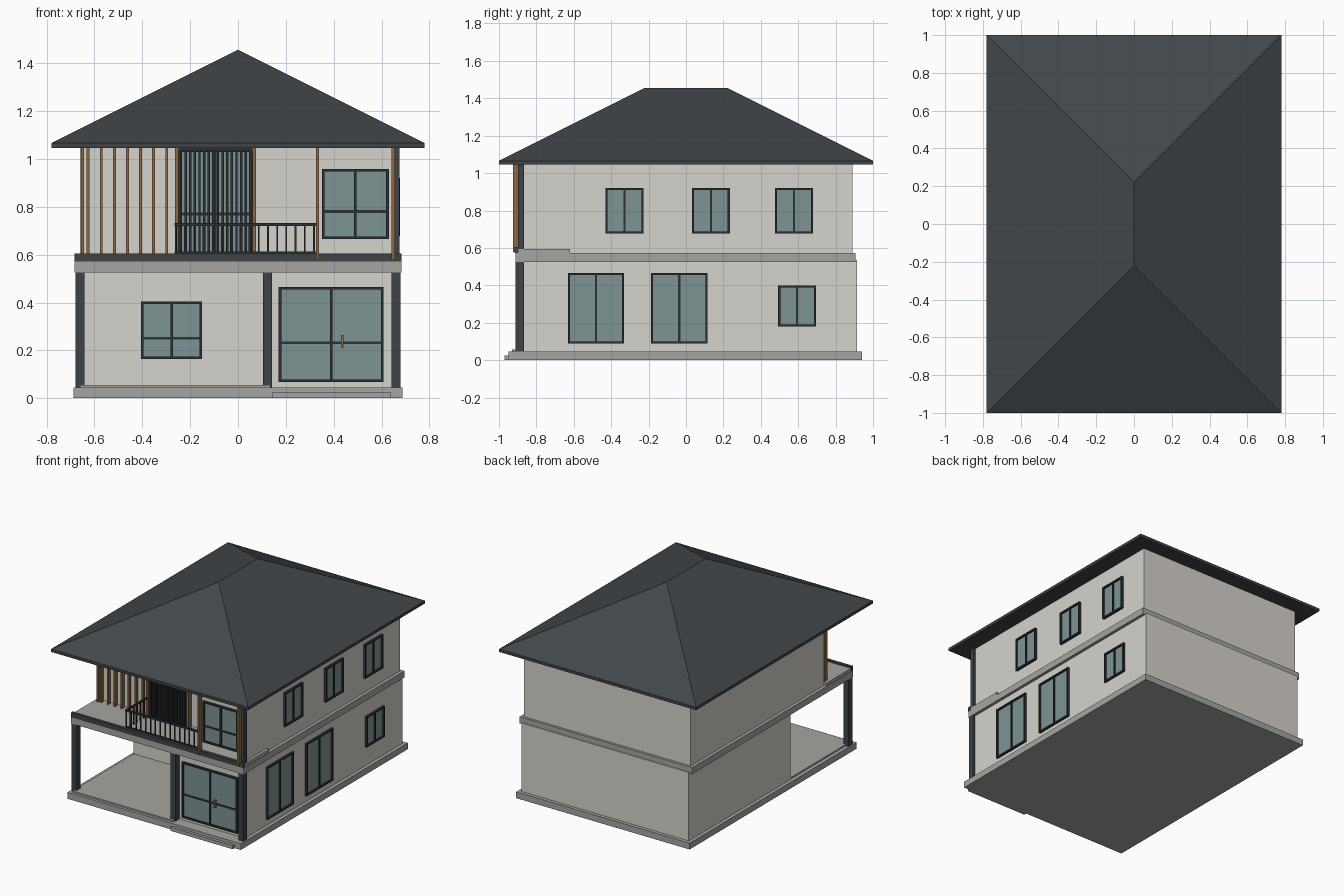
import bpy, bmesh

if "Cube" in bpy.data.objects:
    bpy.data.objects.remove(bpy.data.objects["Cube"])


def material(name, r, g, b):
    lin = [((c / 255 + 0.055) / 1.055) ** 2.4 for c in (r, g, b)]
    m = bpy.data.materials.new(name)
    m.diffuse_color = (*lin, 1)
    m.use_nodes = True
    m.node_tree.nodes["Principled BSDF"].inputs["Base Color"].default_value = m.diffuse_color
    return m


WALL = material("cream wall", 214, 211, 204)
STONE = material("grey concrete", 165, 166, 161)
ROOF = material("slate roof", 66, 71, 75)
POST = material("charcoal post", 62, 67, 71)
FRAME = material("dark frame", 45, 49, 52)
GLASS = material("teal glass", 125, 148, 147)
WOOD = material("brown wood", 140, 105, 68)


def finish(name, bm, mat):
    bmesh.ops.recalc_face_normals(bm, faces=bm.faces)
    me = bpy.data.meshes.new(name)
    bm.to_mesh(me)
    bm.free()
    me.materials.append(mat)
    ob = bpy.data.objects.new(name, me)
    bpy.context.collection.objects.link(ob)
    return ob


def boxes(name, mat, *spans):
    """One object from boxes given as (x0, x1, y0, y1, z0, z1)."""
    bm = bmesh.new()
    for x0, x1, y0, y1, z0, z1 in spans:
        vs = bmesh.ops.create_cube(bm, size=1)["verts"]
        bmesh.ops.scale(bm, verts=vs, vec=(x1 - x0, y1 - y0, z1 - z0))
        bmesh.ops.translate(bm, verts=vs,
                            vec=((x0 + x1) / 2, (y0 + y1) / 2, (z0 + z1) / 2))
    return finish(name, bm, mat)


def prism(name, mat, outline, z0, z1):
    bm = bmesh.new()
    face = bm.faces.new([bm.verts.new((x, y, z0)) for x, y in outline])
    top = bmesh.ops.extrude_face_region(bm, geom=[face])["geom"]
    bmesh.ops.translate(bm, vec=(0, 0, z1 - z0),
                        verts=[v for v in top if isinstance(v, bmesh.types.BMVert)])
    return finish(name, bm, mat)


def window(name, side, wall, a0, a1, z0, z1, bar_z=None, w=0.011):
    """Glass plate with frame bars; side is 'front' (-y) or 'right' (+x)."""
    def span(b0, b1, c0, c1, d):
        if side == "front":
            return (b0, b1, wall - d, wall + 0.005, c0, c1)
        return (wall - 0.005, wall + d, b0, b1, c0, c1)
    mid = (a0 + a1) / 2
    bars = [span(a0, a0 + w, z0, z1, 0.016), span(a1 - w, a1, z0, z1, 0.016),
            span(a0 + w, a1 - w, z0, z0 + w, 0.016),
            span(a0 + w, a1 - w, z1 - w, z1, 0.016),
            span(mid - w / 2, mid + w / 2, z0 + w, z1 - w, 0.012)]
    if bar_z:
        bars.append(span(a0 + w, a1 - w, bar_z - w / 2, bar_z + w / 2, 0.010))
    boxes(name + "_frame", FRAME, *bars)
    boxes(name + "_glass", GLASS, span(a0 + w / 2, a1 - w / 2, z0 + w / 2, z1 - w / 2, 0.004))


# Base, entrance step and carport floor
boxes("base", STONE, (-0.687, 0.687, -0.95, 0.94, 0, 0.045))
boxes("entrance_step", STONE, (0.145, 0.637, -0.97, -0.94, 0, 0.025))
boxes("carport_floor", STONE, (-0.66, 0.135, -0.93, -0.23, 0.04, 0.056))

# Storey walls, each with a recess at the front left
prism("ground_walls", WALL, [(-0.662, 0.915), (0.662, 0.915), (0.662, -0.865),
                             (0.125, -0.865), (0.125, -0.237), (-0.662, -0.237)], 0.04, 0.535)
prism("upper_walls", WALL, [(-0.66, 0.89), (0.66, 0.89), (0.66, -0.888),
                            (0.33, -0.888), (0.33, -0.62), (-0.66, -0.62)], 0.56, 1.05)

# Slab between storeys, balcony floor and dark edge beam
boxes("floor_slab", STONE, (-0.683, 0.683, -0.912, 0.907, 0.525, 0.572))
boxes("balcony_floor", STONE, (-0.68, 0.68, -0.905, -0.62, 0.565, 0.594))
boxes("balcony_edge", POST, (-0.683, 0.683, -0.916, -0.895, 0.572, 0.605))

# Charcoal posts
boxes("ground_posts", POST, *[(x - 0.019, x + 0.019, -0.912, -0.866, 0.045, 0.527)
                              for x in (-0.66, 0.124, 0.66)])
boxes("upper_corner_post", POST, (0.645, 0.675, -0.897, -0.865, 0.594, 1.048))

# Wooden posts and privacy slats
boxes("wood_posts_back", WOOD, *[(x - 0.007, x + 0.007, -0.665, -0.635, 0.59, 1.048)
                                 for x in (-0.65, -0.256, 0.068)])
boxes("wood_posts_front", WOOD, *[(x - 0.007, x + 0.007, -0.924, -0.89, 0.578, 1.048)
                                  for x in (0.332, 0.648)])
boxes("wood_slats", WOOD, *[(x - 0.006, x + 0.006, -0.66, -0.635, 0.59, 1.048)
                            for x in [-0.626 + 0.0547 * i for i in range(7)]])

# Balcony door behind a dark grille
window("balcony_door", "front", -0.62, -0.25, 0.06, 0.594, 1.04, 0.77)
boxes("grille", FRAME, (-0.249, 0.061, -0.66, -0.64, 1.035, 1.048),
      *[(x - 0.005, x + 0.005, -0.66, -0.64, 0.594, 1.036)
        for x in [-0.238 + 0.0193 * i for i in range(16)]])

# Railing with a return to the grille
rail = [(-0.265, 0.326, -0.9, -0.885, 0.72, 0.732),
        (-0.265, -0.253, -0.885, -0.66, 0.72, 0.732),
        (-0.265, 0.326, -0.897, -0.888, 0.605, 0.613)]
rail += [(x - 0.0035, x + 0.0035, -0.896, -0.889, 0.594, 0.722)
         for x in [-0.26 + 0.0385 * i for i in range(16)]]
rail += [(-0.2625, -0.2555, y - 0.0035, y + 0.0035, 0.594, 0.722)
         for y in [-0.85 + 0.0385 * i for i in range(5)]]
boxes("balcony_railing", FRAME, *rail)

# Windows and doors
window("entrance_door", "front", -0.865, 0.17, 0.608, 0.067, 0.465, 0.232)
boxes("door_handle", WOOD, (0.43, 0.44, -0.89, -0.865, 0.21, 0.265))
window("carport_window", "front", -0.237, -0.405, -0.15, 0.163, 0.405, 0.25)
window("upper_front_window", "front", -0.888, 0.351, 0.63, 0.665, 0.958, 0.78)
for i, (y0, y1, z0, z1) in enumerate([(-0.63, -0.332, 0.09, 0.465), (-0.187, 0.115, 0.09, 0.465),
                                      (0.493, 0.695, 0.18, 0.4), (-0.43, -0.226, 0.678, 0.92),
                                      (0.032, 0.234, 0.678, 0.92), (0.476, 0.678, 0.678, 0.92)]):
    window(f"side_window_{i + 1}", "right", 0.661, y0, y1, z0, z1)

# Hipped roof: eave board with the top pinched to a ridge
boxes("eave_board", POST, (-0.78, 0.78, -1, 1, 1.045, 1.066))
bm = bmesh.new()
eave = [bm.verts.new((x, y, 1.066)) for x, y in ((-0.78, -1), (0.78, -1), (0.78, 1), (-0.78, 1))]
r0, r1 = bm.verts.new((0, -0.22, 1.456)), bm.verts.new((0, 0.22, 1.456))
a, b, c, d = eave
for f in ((a, b, r0), (b, c, r1, r0), (c, d, r1), (d, a, r0, r1), (d, c, b, a)):
    bm.faces.new(f)
finish("hipped_roof", bm, ROOF)
